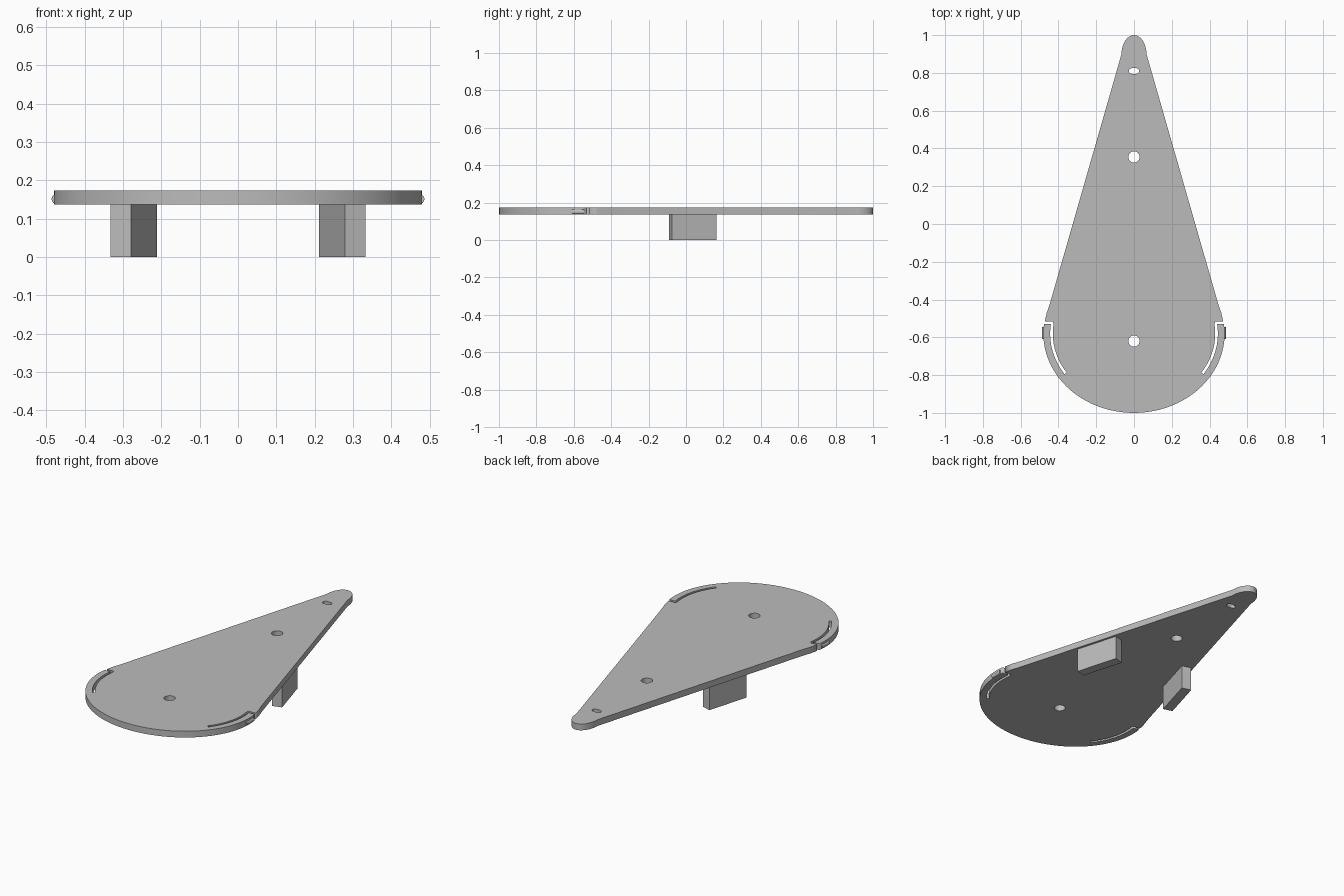
import bpy
from math import sin, cos, radians, atan

cube = bpy.data.objects.get("Cube")
if cube:
    bpy.data.objects.remove(cube, do_unlink=True)

grey = bpy.data.materials.new("plain grey")
grey.use_nodes = True
colour = (0.5, 0.5, 0.5, 1)
grey.diffuse_color = colour
grey.node_tree.nodes["Principled BSDF"].inputs["Base Color"].default_value = colour

BOTTOM, TOP = 0.137, 0.173


def arc(cx, cy, a, b, start, end, steps):
    """Points along part of an ellipse, angles in degrees."""
    angles = [radians(start + (end - start) * i / steps) for i in range(steps + 1)]
    return [(cx + a * cos(t), cy + b * sin(t)) for t in angles]


def flat_solid(name, loops):
    """Extruded plate; loops inside the first one become holes."""
    curve = bpy.data.curves.new(name, 'CURVE')
    curve.dimensions = '2D'
    curve.fill_mode = 'BOTH'
    curve.extrude = (TOP - BOTTOM) / 2
    for loop in loops:
        spline = curve.splines.new('POLY')
        spline.points.add(len(loop) - 1)
        for point, (x, y) in zip(spline.points, loop):
            point.co = (x, y, 0, 1)
        spline.use_cyclic_u = True
    obj = bpy.data.objects.new(name, curve)
    bpy.context.collection.objects.link(obj)
    obj.location.z = (TOP + BOTTOM) / 2
    bpy.ops.object.select_all(action='DESELECT')
    obj.select_set(True)
    bpy.context.view_layer.objects.active = obj
    bpy.ops.object.convert(target='MESH')
    obj = bpy.context.object
    obj.data.materials.clear()
    obj.data.materials.append(grey)
    return obj


# Teardrop plate: half outline with the L-shaped slot that frees a spring tab
CY = -0.58
half = arc(0, 0.9, 0.066, 0.1, 90, 0, 10)
half += [(0.445, -0.42), (0.462, -0.47), (0.472, -0.515), (0.43, -0.515)]
half += arc(0, CY, 0.43, 0.37, 8, -34, 10)
half += arc(0, CY, 0.444, 0.384, -34, 7.5, 10)
half += arc(0, CY, 0.48, 0.42, 7, -90, 24)
outline = half + [(-x, y) for x, y in reversed(half[1:-1])]
holes = [
    arc(0, 0.355, 0.03, 0.03, 0, 345, 23),
    arc(0, -0.62, 0.03, 0.03, 0, 345, 23),
    # Oval hole near the tip
    arc(0.012, 0.81, 0.015, 0.015, -90, 90, 8) + arc(-0.012, 0.81, 0.015, 0.015, 90, 270, 8),
]
flat_solid("teardrop_plate", [outline, *holes])

taper = atan(0.287)
for side, label in ((1, "left"), (-1, "right")):
    # Block under the plate, parallel to the tapering edge
    bpy.ops.mesh.primitive_cube_add(size=1, location=(side * 0.2715, 0.037, BOTTOM / 2),
                                    rotation=(0, 0, side * taper))
    block = bpy.context.object
    block.name = label + "_block"
    block.scale = (0.055, 0.248, BOTTOM)
    block.data.materials.append(grey)

    # Rounded catch on the spring tab
    bpy.ops.mesh.primitive_cylinder_add(vertices=16, radius=0.013, depth=0.064,
                                        location=(side * 0.473, -0.578, 0.151),
                                        rotation=(radians(90), 0, 0))
    catch = bpy.context.object
    catch.name = label + "_catch"
    catch.data.materials.append(grey)
